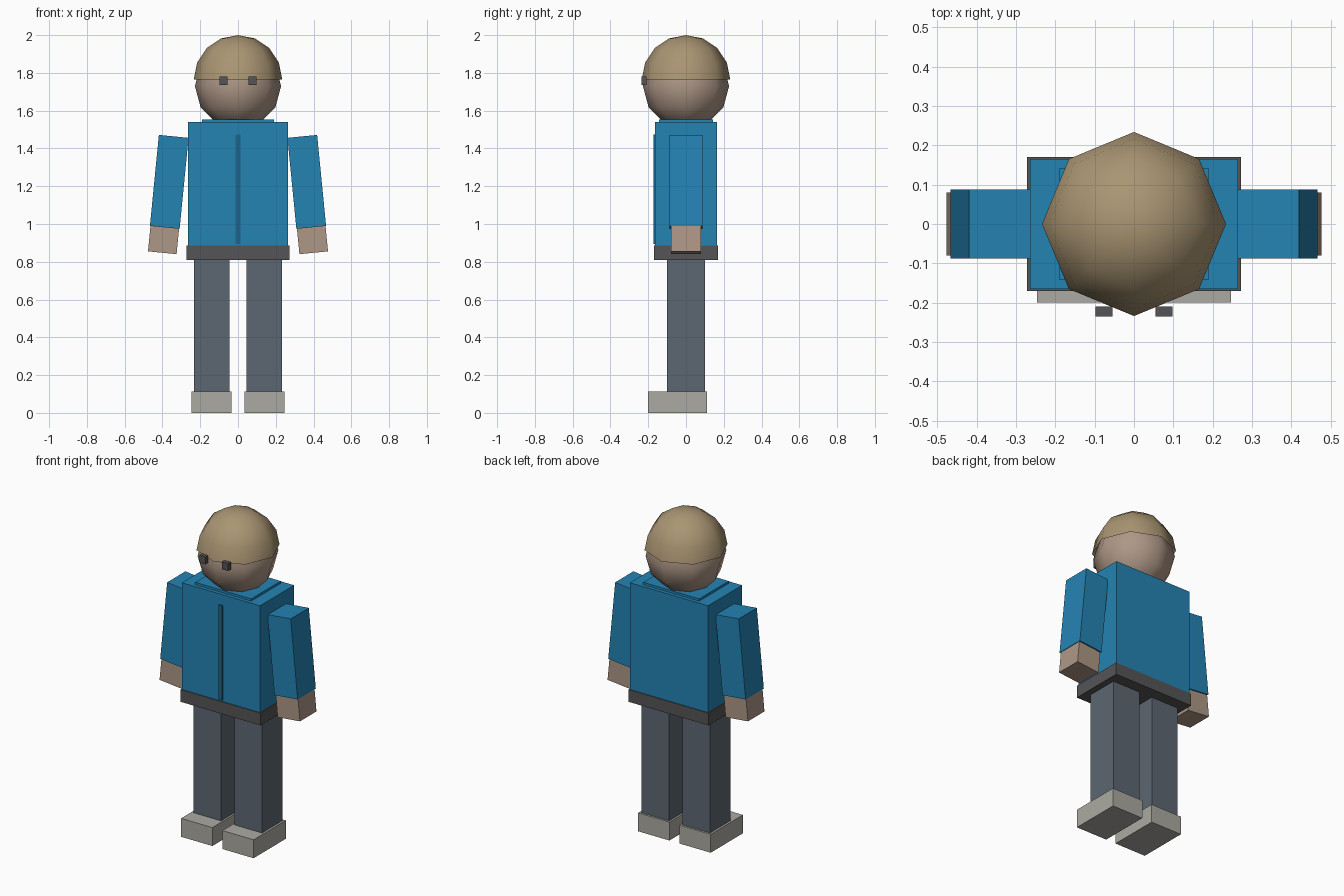
import bpy, bmesh, math
from mathutils import Matrix, Vector

if "Cube" in bpy.data.objects:
    bpy.data.objects.remove(bpy.data.objects["Cube"])


def material(name, rgb):
    m = bpy.data.materials.new(name)
    m.diffuse_color = (*rgb, 1)
    m.use_nodes = True
    m.node_tree.nodes["Principled BSDF"].inputs["Base Color"].default_value = m.diffuse_color
    return m


BLUE = material("jacket_blue", (0.018, 0.227, 0.456))
ZIP = material("zip_blue", (0.012, 0.13, 0.26))
SKIN = material("skin", (0.42, 0.31, 0.24))
HAIR = material("hair", (0.40, 0.30, 0.17))
DENIM = material("trousers", (0.107, 0.136, 0.17))
SHOE = material("shoes", (0.41, 0.40, 0.36))
DARK = material("dark_grey", (0.09, 0.09, 0.095))


def add(name, bm, mat, smooth=False):
    mesh = bpy.data.meshes.new(name)
    for f in bm.faces:
        f.smooth = smooth
    bm.to_mesh(mesh)
    bm.free()
    mesh.materials.append(mat)
    ob = bpy.data.objects.new(name, mesh)
    bpy.context.collection.objects.link(ob)
    return ob


def box(name, lo, hi, mat, matrix=Matrix()):
    lo, hi = Vector(lo), Vector(hi)
    bm = bmesh.new()
    bmesh.ops.create_cube(bm, size=1, matrix=matrix @ Matrix.Translation((lo + hi) / 2)
                          @ Matrix.Diagonal((*(hi - lo), 1)))
    return add(name, bm, mat)


def ball(name, radius, z, rings, mat, half=False):
    bm = bmesh.new()
    bmesh.ops.create_uvsphere(bm, u_segments=8, v_segments=rings, radius=radius)
    if half:
        low = [v for v in bm.verts if v.co.z < -0.001]
        bmesh.ops.delete(bm, geom=low, context='VERTS')
    bmesh.ops.translate(bm, verts=bm.verts, vec=(0, 0, z))
    return add(name, bm, mat, True)


# Torso, collar, zip and belt
box("jacket", (-0.265, -0.165, 0.88), (0.265, 0.165, 1.54), BLUE)
box("collar", (-0.19, -0.143, 1.50), (0.19, 0.143, 1.554), BLUE)
box("zip", (-0.013, -0.172, 0.895), (0.013, -0.15, 1.475), ZIP)
box("belt", (-0.272, -0.17, 0.81), (0.272, 0.17, 0.885), DARK)

# Head and hair cap
ball("head", 0.228, 1.73, 6, SKIN)
ball("hair", 0.234, 1.766, 8, HAIR, half=True)

# Paired parts
for side, s in (("left", 1), ("right", -1)):
    def pair(name, x0, x1, y0, y1, z0, z1, mat, matrix=Matrix()):
        xs = sorted((s * x0, s * x1))
        box(f"{side}_{name}", (xs[0], y0, z0), (xs[1], y1, z1), mat, matrix)

    pair("leg", 0.045, 0.233, -0.10, 0.10, 0.10, 0.82, DENIM)
    pair("shoe", 0.034, 0.246, -0.20, 0.112, 0.0, 0.113, SHOE)
    pair("eye", 0.055, 0.098, -0.235, -0.21, 1.735, 1.78, DARK)
    # Arms hang slightly outwards
    arm = Matrix.Translation((s * 0.364, 0, 1.223)) @ Matrix.Rotation(-s * 0.098, 4, 'Y')
    pair("sleeve", -0.079, 0.079, -0.088, 0.088, -0.242, 0.242, BLUE, arm)
    pair("hand", -0.076, 0.076, -0.08, 0.08, -0.377, -0.235, SKIN, arm)
